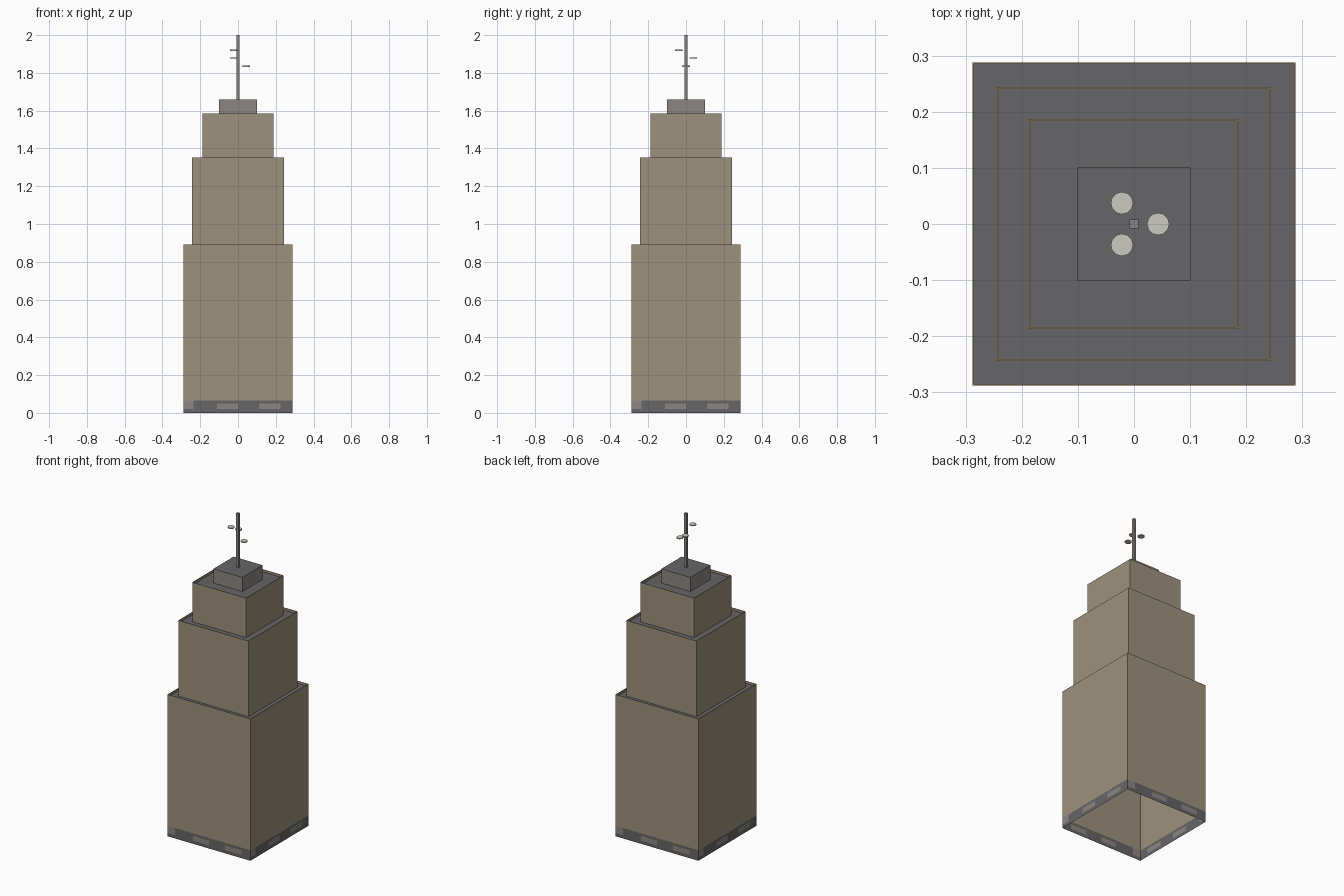
import bpy, bmesh, math
from mathutils import Matrix

cube = bpy.data.objects.get("Cube")
if cube:
    bpy.data.objects.remove(cube, do_unlink=True)


def material(name, rgb):
    mat = bpy.data.materials.new(name)
    mat.use_nodes = True
    colour = (*rgb, 1)
    mat.diffuse_color = colour
    mat.node_tree.nodes["Principled BSDF"].inputs["Base Color"].default_value = colour
    return mat


TAN = material("tan wall", (0.34, 0.285, 0.205))
TRIM = material("brown trim", (0.33, 0.24, 0.13))
DARK = material("dark grey", (0.133, 0.133, 0.138))
GREY = material("warm grey", (0.265, 0.24, 0.225))
PALE = material("pale dish", (0.6, 0.6, 0.54))


def finish(name, bm, mats):
    mesh = bpy.data.meshes.new(name)
    bm.to_mesh(mesh)
    bm.free()
    for mat in mats:
        mesh.materials.append(mat)
    obj = bpy.data.objects.new(name, mesh)
    bpy.context.collection.objects.link(obj)
    return obj


def square_stack(name, rings, slots, top_slot, mats):
    """Join square rings (half width, height) and close the last one."""
    bm = bmesh.new()
    corners = [(-1, -1), (1, -1), (1, 1), (-1, 1)]
    loops = [[bm.verts.new((x * h, y * h, z)) for x, y in corners] for h, z in rings]
    for low, high, slot in zip(loops, loops[1:], slots):
        for i in range(4):
            j = (i + 1) % 4
            bm.faces.new((low[i], low[j], high[j], high[i])).material_index = slot
    bm.faces.new(loops[-1]).material_index = top_slot
    return finish(name, bm, mats)


# Stepped tiers with a thin parapet around each sunken roof
RIM, SINK, BAND = 0.003, 0.015, 0.066
tiers = [("lower_tier", 0.288, BAND, 0.892),
         ("middle_tier", 0.244, 0.877, 1.353),
         ("upper_tier", 0.187, 1.338, 1.586)]
for name, half, z0, z1 in tiers:
    rings = [(half, z0), (half, z1), (half - RIM, z1), (half - RIM, z1 - SINK)]
    square_stack(name, rings, (0, 1, 0), 2, (TAN, TRIM, DARK))

# Street level band with pale patches, open underneath
HALF = 0.288
xs = [-HALF, -0.235, -0.11, 0.0, 0.11, 0.225, HALF]
zs = [0, 0.02, 0.05, BAND]
bm = bmesh.new()
for side in range(4):
    turn = Matrix.Rotation(side * math.pi / 2, 4, 'Z')
    grid = [[bm.verts.new(turn @ Matrix.Translation((x, -HALF, z)).translation)
             for x in xs] for z in zs]
    for r in range(len(zs) - 1):
        for c in range(len(xs) - 1):
            face = bm.faces.new((grid[r][c], grid[r][c + 1],
                                 grid[r + 1][c + 1], grid[r + 1][c]))
            pale = c % 2 == 0 and (r == 1 or (r == 2 and c == 0))
            face.material_index = int(pale)
bmesh.ops.remove_doubles(bm, verts=bm.verts, dist=0.0001)
finish("street_band", bm, (DARK, GREY))

# Roof plant room and square mast
square_stack("plant_room", [(0.101, 1.571), (0.101, 1.66)], (0,), 1, (GREY, DARK))
square_stack("mast", [(0.008, 1.66), (0.008, 2.0)], (0,), 0, (GREY,))

# Three small dishes spiralling around the mast
for i, z in enumerate((1.835, 1.878, 1.92)):
    angle = i * math.tau / 3
    bm = bmesh.new()
    place = Matrix.Translation((0.043 * math.cos(angle), 0.043 * math.sin(angle), z))
    bmesh.ops.create_cone(bm, cap_ends=True, segments=12, radius1=0.02,
                          radius2=0.02, depth=0.006, matrix=place)
    finish(f"mast_dish_{i + 1}", bm, (PALE,))
